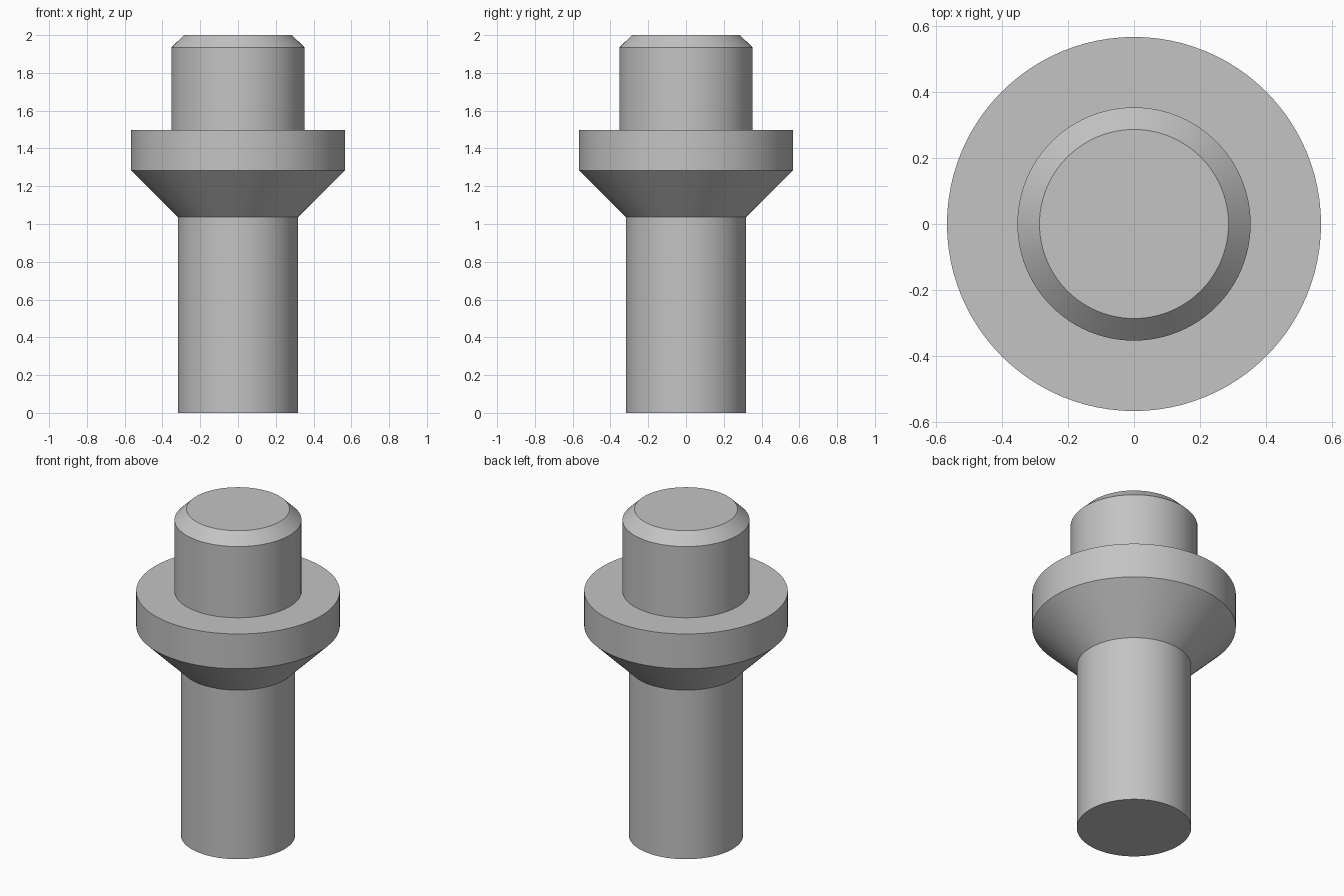
import bpy
import bmesh
import math

cube = bpy.data.objects.get("Cube")
if cube:
    bpy.data.objects.remove(cube, do_unlink=True)

SEGMENTS = 96

# One plain grey metal
grey = bpy.data.materials.new("grey metal")
grey.use_nodes = True
colour = (0.55, 0.55, 0.55, 1)
grey.diffuse_color = colour
grey.node_tree.nodes["Principled BSDF"].inputs["Base Color"].default_value = colour

# Profile from bottom to top as (radius, height)
profile = [
    (0, 0),
    (0.318, 0),        # shaft
    (0.318, 1.037),
    (0.566, 1.284),    # conical underside of the collar
    (0.566, 1.497),    # collar rim
    (0.353, 1.497),    # top stud
    (0.353, 1.934),
    (0.286, 2),        # chamfer
    (0, 2),
]

# Turn the profile around the z axis
bm = bmesh.new()
points = [bm.verts.new((r, 0, z)) for r, z in profile]
edges = [bm.edges.new(pair) for pair in zip(points, points[1:])]
bmesh.ops.spin(bm, geom=points + edges, cent=(0, 0, 0), axis=(0, 0, 1),
               angle=math.tau, steps=SEGMENTS)
bmesh.ops.remove_doubles(bm, verts=bm.verts, dist=0.0005)
bmesh.ops.recalc_face_normals(bm, faces=bm.faces)

mesh = bpy.data.meshes.new("collared_pin")
bm.to_mesh(mesh)
bm.free()
mesh.materials.append(grey)
pin = bpy.data.objects.new("collared_pin", mesh)
bpy.context.collection.objects.link(pin)

# Smooth round walls with crisp steps
bpy.ops.object.select_all(action="DESELECT")
pin.select_set(True)
bpy.context.view_layer.objects.active = pin
bpy.ops.object.shade_smooth_by_angle(angle=math.radians(30))
